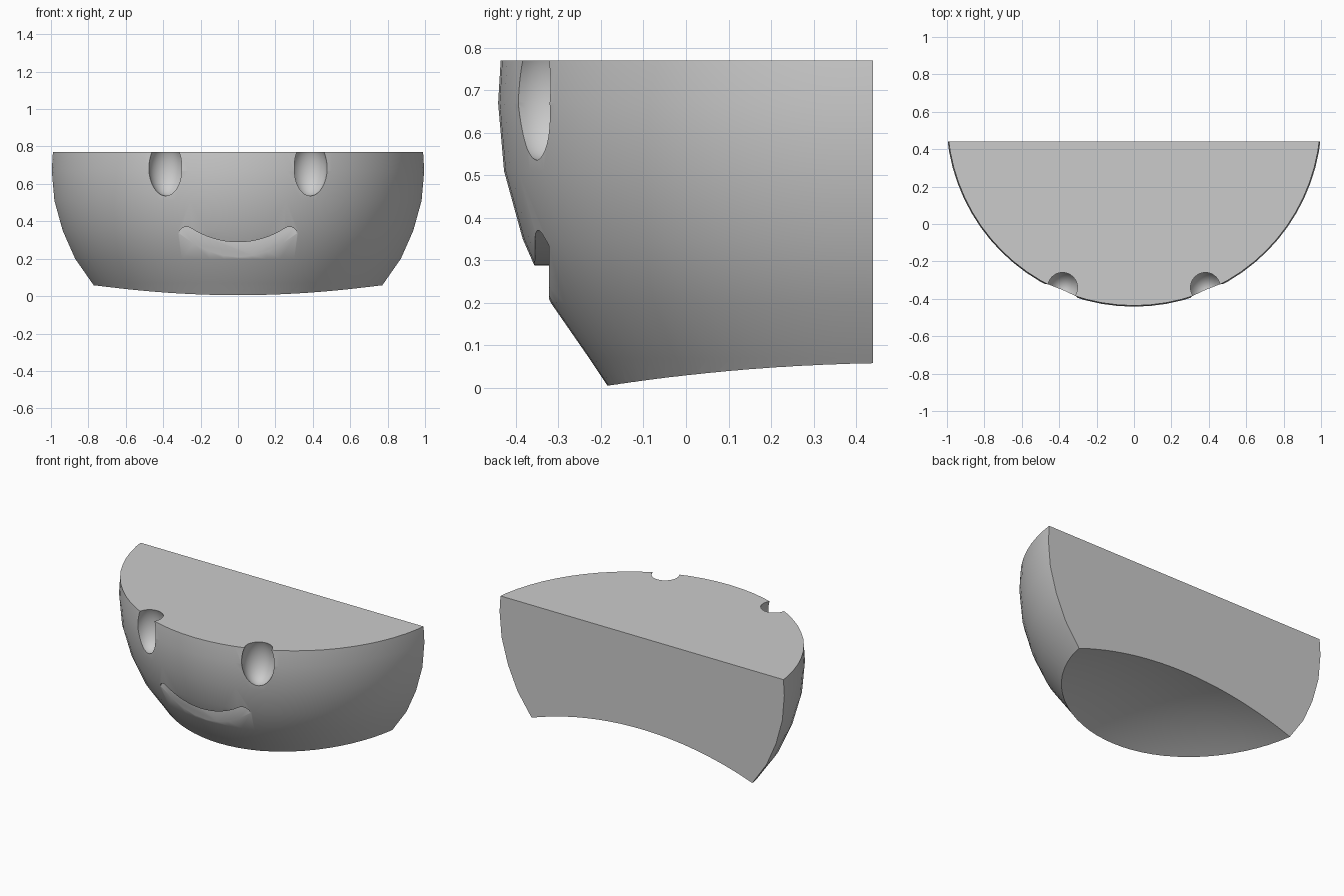
import bpy, bmesh, math
from mathutils import Matrix, Vector

old = bpy.data.objects.get("Cube")
if old:
    bpy.data.objects.remove(old, do_unlink=True)

grey = bpy.data.materials.new("plain grey")
grey.use_nodes = True
colour = (0.6, 0.6, 0.6, 1)
grey.diffuse_color = colour
grey.node_tree.nodes["Principled BSDF"].inputs["Base Color"].default_value = colour

AXIS_Y = 0.562   # centre of the round head
BACK_Y = 0.44    # flat back


def make_object(name, bm):
    bmesh.ops.recalc_face_normals(bm, faces=bm.faces[:])
    mesh = bpy.data.meshes.new(name)
    bm.to_mesh(mesh)
    bm.free()
    mesh.materials.append(grey)
    obj = bpy.data.objects.new(name, mesh)
    bpy.context.collection.objects.link(obj)
    return obj


def ellipsoid(name, centre, radii, segments=32):
    bm = bmesh.new()
    bmesh.ops.create_uvsphere(
        bm, u_segments=segments, v_segments=segments, radius=1,
        matrix=Matrix.Translation(centre) @ Matrix.Diagonal((*radii, 1)))
    return make_object(name, bm)


# Rounded head shell: rings of a turned profile, closed top and bottom
profile = [(0.69, -0.08), (0.79, 0.07), (0.88, 0.2), (0.946, 0.35),
           (0.99, 0.51), (1.004, 0.67), (0.998, 0.77)]
SIDES = 72
bm = bmesh.new()
rings = []
for r, z in profile:
    rings.append([bm.verts.new((r * math.cos(math.tau * i / SIDES),
                                AXIS_Y + r * math.sin(math.tau * i / SIDES), z))
                  for i in range(SIDES)])
for low, high in zip(rings, rings[1:]):
    for i in range(SIDES):
        j = (i + 1) % SIDES
        bm.faces.new((low[i], low[j], high[j], high[i]))
bm.faces.new(rings[0])
bm.faces.new(rings[-1])

# Flat back
cut = bmesh.ops.bisect_plane(bm, geom=bm.verts[:] + bm.edges[:] + bm.faces[:],
                             plane_co=(0, BACK_Y, 0), plane_no=(0, 1, 0),
                             clear_outer=True)
rim = [e for e in cut["geom_cut"] if isinstance(e, bmesh.types.BMEdge)]
bmesh.ops.contextual_create(bm, geom=rim)
head = make_object("head", bm)

# Shallow dome hollowing the underside
cutters = [ellipsoid("neck_hollow", (0, 0.55, 0.195 - 2), (2.157, 1.727, 2), 128)]

# Oval eye sockets
for side, x in (("left", 0.382), ("right", -0.382)):
    cutters.append(ellipsoid(side + "_eye_socket", (x, -0.34, 0.685),
                             (0.097, 0.098, 0.15)))

# Smile slot: a round-ended arc stroke pushed straight into the face
HALF, RISE, WIDE = 0.275, 0.083, 0.041
radius = (HALF ** 2 + RISE ** 2) / (2 * RISE)
sweep = math.asin(HALF / radius)
centre = Vector((0, 0.247 + radius))


def on_arc(a, r):
    return centre + Vector((math.sin(a), -math.cos(a))) * r


outline = []
STEPS = 16
angles = [sweep * (2 * i / STEPS - 1) for i in range(STEPS + 1)]
outline += [on_arc(a, radius + WIDE) for a in angles]
for end, start in ((sweep, 0), (-sweep, math.pi)):
    tip = on_arc(end, radius)
    for k in range(1, 8):
        turn = end - math.pi / 2 + start + math.pi * k / 8
        outline.append(tip + WIDE * Vector((math.cos(turn), math.sin(turn))))
    if end > 0:
        outline += [on_arc(a, radius - WIDE) for a in reversed(angles)]
bm = bmesh.new()
face = bm.faces.new([bm.verts.new((p.x, -0.322, p.y)) for p in outline])
pushed = bmesh.ops.extrude_face_region(bm, geom=[face], use_keep_orig=True)
bmesh.ops.translate(bm, vec=(0, -0.3, 0),
                    verts=[v for v in pushed["geom"]
                           if isinstance(v, bmesh.types.BMVert)])
cutters.append(make_object("smile_slot", bm))

# Carve everything, then drop the cutters
bpy.ops.object.select_all(action='DESELECT')
bpy.context.view_layer.objects.active = head
head.select_set(True)
for cutter in cutters:
    cutter.hide_render = True
    mod = head.modifiers.new(cutter.name, 'BOOLEAN')
    mod.operation = 'DIFFERENCE'
    mod.solver = 'EXACT'
    mod.object = cutter
    bpy.ops.object.modifier_apply(modifier=mod.name)
    bpy.data.objects.remove(cutter, do_unlink=True)

bpy.ops.object.shade_smooth_by_angle(angle=math.radians(30))
